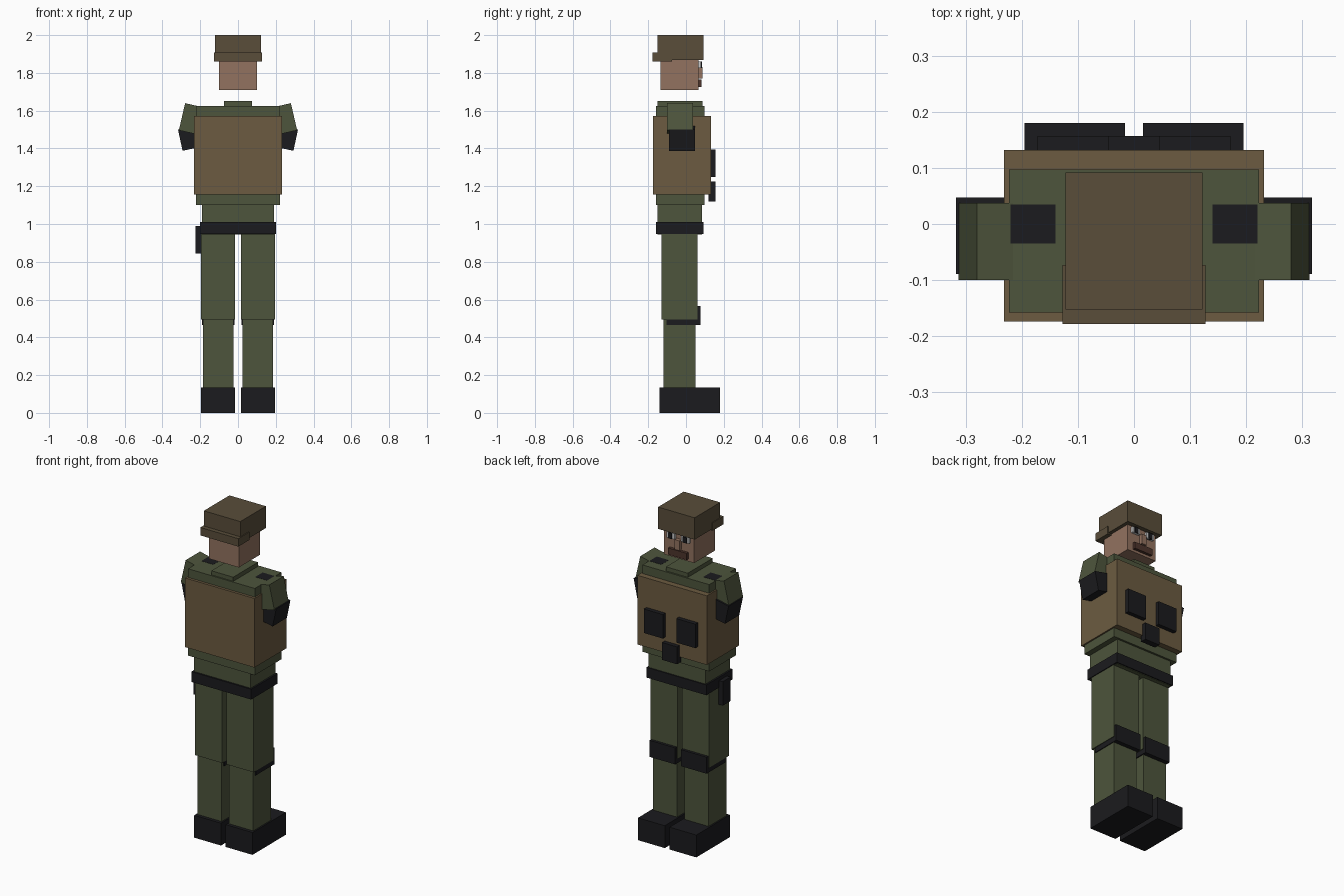
import bpy
from math import radians


def material(name, rgb):
    m = bpy.data.materials.new(name)
    m.diffuse_color = (*rgb, 1)
    return m


GREEN = material("green_cloth", (0.075, 0.09, 0.045))
TAN = material("tan_vest", (0.15, 0.105, 0.052))
CAP = material("cap_brown", (0.10, 0.075, 0.042))
SKIN = material("skin", (0.29, 0.17, 0.115))
LIP = material("dark_brown", (0.075, 0.035, 0.025))
BLACK = material("black", (0.011, 0.011, 0.013))
WHITE = material("eye_white", (0.7, 0.7, 0.7))


def box(name, mat, x, y, z, tilt=0):
    """Box from (min, max) ranges, optionally tilted about y through its centre."""
    bpy.ops.mesh.primitive_cube_add(
        size=1, location=[(r[0] + r[1]) / 2 for r in (x, y, z)],
        rotation=(0, radians(tilt), 0))
    ob = bpy.context.object
    ob.name = name
    ob.scale = [r[1] - r[0] for r in (x, y, z)]
    ob.data.materials.append(mat)
    return ob


def pair(name, mat, x, y, z, tilt=0):
    """The same box on both sides of x = 0."""
    box(name + "_right", mat, x, y, z, tilt)
    box(name + "_left", mat, (-x[1], -x[0]), y, z, -tilt)


# Legs and boots
pair("boot", BLACK, (0.016, 0.195), (-0.14, 0.18), (0, 0.135))
pair("lower_leg", GREEN, (0.025, 0.186), (-0.12, 0.05), (0.13, 0.5))
pair("knee_pad", BLACK, (0.019, 0.191), (-0.103, 0.076), (0.465, 0.565))
pair("thigh", GREEN, (0.015, 0.195), (-0.13, 0.06), (0.495, 0.96))

# Belt, holster and waist
box("belt", BLACK, (-0.2, 0.2), (-0.16, 0.092), (0.948, 1.01))
box("holster", BLACK, (-0.225, -0.175), (-0.105, -0.03), (0.845, 0.99))
box("waist", GREEN, (-0.19, 0.19), (-0.15, 0.085), (0.945, 1.11))

# Torso, collar and shoulder patches
box("shirt", GREEN, (-0.223, 0.223), (-0.158, 0.097), (1.10, 1.625))
box("collar", GREEN, (-0.073, 0.073), (-0.15, 0.087), (1.6, 1.65))
pair("shoulder_patch", BLACK, (0.14, 0.22), (-0.035, 0.035), (1.61, 1.626))

# Vest with pouches
box("vest", TAN, (-0.232, 0.232), (-0.174, 0.132), (1.155, 1.573))
pair("chest_pouch", BLACK, (0.045, 0.172), (0.12, 0.157), (1.25, 1.395))
box("belly_pouch", BLACK, (-0.05, 0.05), (0.12, 0.157), (1.12, 1.225))

# Folded arms
pair("sleeve", GREEN, (0.168, 0.298), (-0.1, 0.037), (1.48, 1.627), -13)
pair("glove", BLACK, (0.177, 0.307), (-0.089, 0.047), (1.4, 1.515), 12)

# Head and face (looking towards +y)
box("head", SKIN, (-0.1, 0.1), (-0.135, 0.065), (1.71, 1.9))
box("nose", SKIN, (-0.016, 0.016), (0.06, 0.087), (1.77, 1.83))
box("mouth", LIP, (-0.062, 0.062), (0.06, 0.082), (1.725, 1.765))
pair("eye", WHITE, (0.023, 0.075), (0.06, 0.079), (1.825, 1.86))
pair("pupil", BLACK, (0.037, 0.061), (0.06, 0.084), (1.825, 1.86))

# Cap
box("cap_crown", CAP, (-0.122, 0.122), (-0.152, 0.092), (1.868, 2.0))
box("cap_brim", CAP, (-0.127, 0.127), (-0.178, -0.073), (1.86, 1.908))
